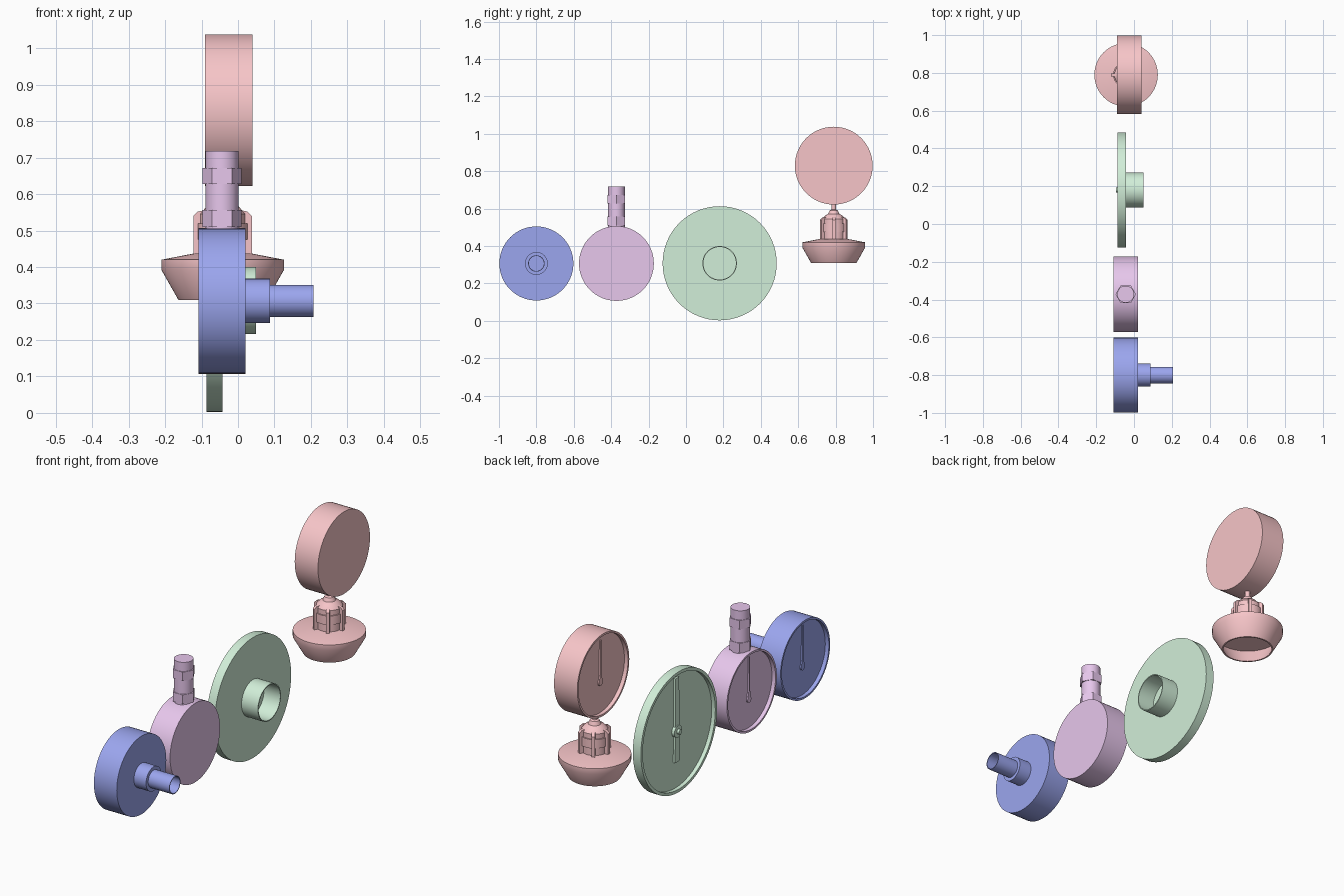
import bpy, bmesh
from math import sin, cos, pi
from mathutils import Matrix, Vector

if "Cube" in bpy.data.objects:
    bpy.data.objects.remove(bpy.data.objects["Cube"])


def material(name, rgb):
    m = bpy.data.materials.new(name)
    m.diffuse_color = (*rgb, 1)
    m.use_nodes = True
    m.node_tree.nodes["Principled BSDF"].inputs["Base Color"].default_value = m.diffuse_color
    return m


def finish(name, bm, mat):
    bmesh.ops.remove_doubles(bm, verts=bm.verts, dist=1e-5)
    bmesh.ops.recalc_face_normals(bm, faces=bm.faces)
    me = bpy.data.meshes.new(name)
    bm.to_mesh(me)
    bm.free()
    me.materials.append(mat)
    ob = bpy.data.objects.new(name, me)
    bpy.context.collection.objects.link(ob)
    bpy.context.view_layer.objects.active = ob
    ob.select_set(True)
    bpy.ops.object.shade_smooth_by_angle(angle=0.6)
    ob.select_set(False)
    return ob


def lathe(name, profile, centre, axis, mat, sides=64, closed=False):
    """Spin (radius, height) points about the x or z axis through centre."""
    bm = bmesh.new()
    c = Vector(centre)

    def point(r, h, a):
        u, v = r * cos(a), r * sin(a)
        return c + (Vector((h, u, v)) if axis == 'X' else Vector((u, v, h)))

    pts = profile + profile[:1] if closed else profile
    for (r0, h0), (r1, h1) in zip(pts, pts[1:]):
        for i in range(sides):
            a, b = 2 * pi * i / sides, 2 * pi * (i + 1) / sides
            quad = [point(r0, h0, a), point(r0, h0, b), point(r1, h1, b), point(r1, h1, a)]
            if r0 == 0:
                quad.pop(0)
            elif r1 == 0:
                quad.pop()
            bm.faces.new([bm.verts.new(p) for p in quad])
    return finish(name, bm, mat)


def prism(name, outline, x0, x1, y, z, mat):
    """Extrude a (y, z) outline along x."""
    bm = bmesh.new()
    f = bm.faces.new([bm.verts.new((x0, y + p, z + q)) for p, q in outline])
    ext = bmesh.ops.extrude_face_region(bm, geom=[f])
    bmesh.ops.translate(bm, vec=(x1 - x0, 0, 0),
                        verts=[v for v in ext['geom'] if isinstance(v, bmesh.types.BMVert)])
    return finish(name, bm, mat)


def gauge_case(name, y, z, r, x0, x1, mat, rim=0.01, depth=0.02):
    lathe(name + "_case", [(0, x1), (r, x1), (r, x0), (r - rim, x0),
                           (r - rim, x0 + depth), (0, x0 + depth)], (0, y, z), 'X', mat)


def teardrop_needle(name, y, z, x_face, mat):
    bulb = [(0.015 * cos(a), -0.045 + 0.015 * sin(a))
            for a in [pi * (0.85 + 1.3 * i / 12) for i in range(13)]]
    outline = bulb + [(0.005, 0.0), (0.003, 0.17), (-0.003, 0.17), (-0.005, 0.0)]
    prism(name + "_needle", outline, x_face - 0.007, x_face + 0.001, y, z, mat)


blue = material("blue", (0.33, 0.38, 0.86))
purple = material("purple", (0.80, 0.57, 0.84))
green = material("green", (0.64, 0.86, 0.69))
red = material("red", (0.93, 0.56, 0.58))

# Rear-mount gauge with stepped open pipe
gauge_case("rear_gauge", -0.80, 0.307, 0.198, -0.108, 0.02, blue)
teardrop_needle("rear_gauge", -0.80, 0.307, -0.088, blue)
lathe("rear_pipe", [(0.061, 0.02), (0.061, 0.088), (0.044, 0.088), (0.044, 0.207),
                    (0.040, 0.207), (0.040, 0.02)], (0, -0.80, 0.307), 'X', blue, closed=True)

# Top-mount gauge with hexagonal fittings
gauge_case("top_gauge", -0.372, 0.307, 0.2, -0.108, 0.02, purple)
teardrop_needle("top_gauge", -0.372, 0.307, -0.088, purple)
stem = (-0.044, -0.372, 0)
lathe("top_stem", [(0, 0.49), (0.045, 0.49), (0.045, 0.718), (0, 0.718)], stem, 'Z', purple)
for i, (z0, z1) in enumerate([(0.51, 0.557), (0.628, 0.672)]):
    lathe(f"hex_nut_{i + 1}", [(0, z0), (0.054, z0), (0.054, z1), (0, z1)], stem, 'Z', purple, 6)

# Thin dial with double-ended pointer and open rear collar
gauge_case("thin_dial", 0.18, 0.308, 0.305, -0.087, -0.042, green, rim=0.015)
lathe("thin_dial_collar", [(0.092, -0.045), (0.092, 0.05), (0.087, 0.05), (0.087, -0.045)],
      (0, 0.18, 0.308), 'X', green, closed=True)
prism("thin_dial_pointer", [(-0.018, -0.155), (0.018, -0.155), (0.014, 0.27), (-0.014, 0.27)],
      -0.078, -0.066, 0.18, 0.308, green)
lathe("pointer_hub", [(0, -0.066), (0.03, -0.066), (0.03, -0.082), (0.012, -0.083),
                      (0.012, -0.095), (0, -0.095)], (0, 0.18, 0.308), 'X', green, 32)

# Raised gauge on a ribbed union with a hollow flared cup
gauge_case("raised_gauge", 0.79, 0.83, 0.208, -0.09, 0.04, red)
teardrop_needle("raised_gauge", 0.79, 0.83, -0.07, red)
base = (-0.042, 0.79, 0)
lathe("flared_cup", [(0, 0.437), (0.08, 0.437), (0.168, 0.42), (0.168, 0.392), (0.121, 0.309),
                     (0.114, 0.309), (0.150, 0.385), (0, 0.385)], base, 'Z', red)
lathe("union_body", [(0, 0.43), (0.062, 0.43), (0.062, 0.475), (0.068, 0.475), (0.068, 0.52),
                     (0.062, 0.52), (0.062, 0.545), (0.045, 0.565), (0.03, 0.572),
                     (0.022, 0.59), (0.013, 0.595), (0.013, 0.63), (0, 0.63)], base, 'Z', red, 48)
for i in range(6):
    rib = prism(f"union_rib_{i + 1}", [(0.03, 0.43), (0.080, 0.43), (0.080, 0.54), (0.068, 0.552),
                                       (0.03, 0.56)], -0.008, 0.008, 0, 0, red)
    rib.matrix_world = Matrix.Translation(base) @ Matrix.Rotation(pi / 2 + i * pi / 3, 4, 'Z')
